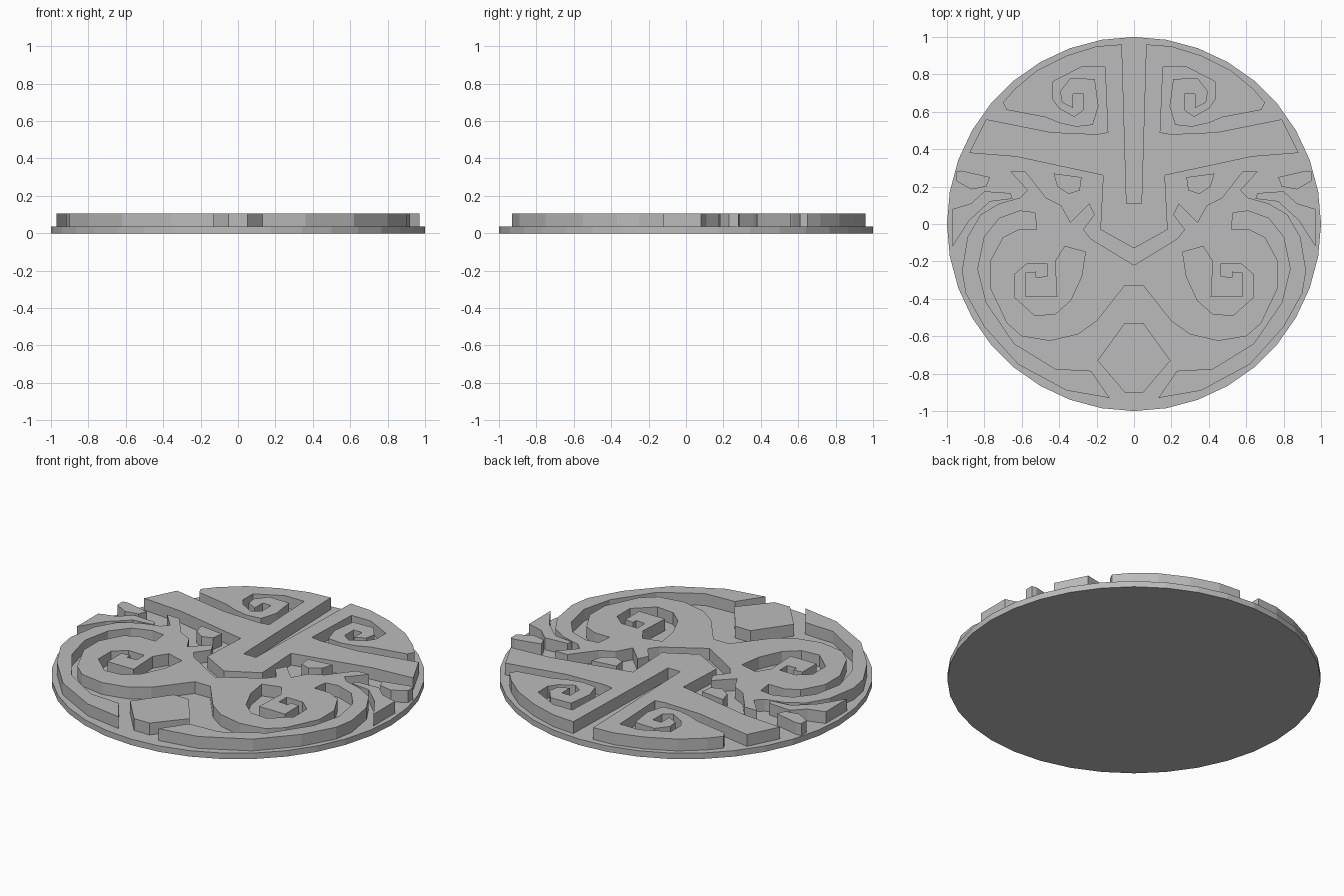
import bpy
import math

# Remove the default cube only
cube = bpy.data.objects.get("Cube")
if cube:
    bpy.data.objects.remove(cube, do_unlink=True)

BASE_TOP = 0.035
RELIEF_TOP = 0.105

# One flat grey for the whole medallion
grey = bpy.data.materials.new("stone_grey")
grey.use_nodes = True
colour = (0.5, 0.5, 0.5, 1)
grey.diffuse_color = colour
shader = next(n for n in grey.node_tree.nodes if n.type == "BSDF_PRINCIPLED")
shader.inputs["Base Color"].default_value = colour


def mirror(points):
    """Reflect an outline across the centre plane."""
    return [(-x, y) for x, y in points]


def symmetric(points):
    """Close a half outline with its own reflection."""
    return points + [p for p in reversed(mirror(points)) if p[0] != 0]


def plate(name, outlines, bottom, top):
    """Extrude flat outlines; an outline inside another becomes a hole."""
    curve = bpy.data.curves.new(name + "_outline", "CURVE")
    curve.dimensions = "2D"
    curve.fill_mode = "BOTH"
    curve.extrude = (top - bottom) / 2
    for outline in outlines:
        spline = curve.splines.new("POLY")
        spline.points.add(len(outline) - 1)
        for point, (x, y) in zip(spline.points, outline):
            point.co = (x, y, 0, 1)
        spline.use_cyclic_u = True
    helper = bpy.data.objects.new(name + "_helper", curve)
    bpy.context.collection.objects.link(helper)
    bpy.context.view_layer.update()
    evaluated = helper.evaluated_get(bpy.context.evaluated_depsgraph_get())
    mesh = bpy.data.meshes.new_from_object(evaluated)
    bpy.data.objects.remove(helper, do_unlink=True)
    for vertex in mesh.vertices:
        vertex.co.z += (top + bottom) / 2
    for face in mesh.polygons:
        face.use_smooth = False
    mesh.materials.clear()
    mesh.materials.append(grey)
    mesh.name = name
    part = bpy.data.objects.new(name, mesh)
    bpy.context.collection.objects.link(part)
    return part


def relief(name, *outlines):
    """Raised part, sunk slightly into the base."""
    return plate(name, outlines, BASE_TOP - 0.01, RELIEF_TOP)


# Round base
bpy.ops.mesh.primitive_cylinder_add(
    vertices=36, radius=1, depth=BASE_TOP, location=(0, 0, BASE_TOP / 2))
base = bpy.context.object
base.name = "base_disc"
base.data.materials.append(grey)

# Forehead with curled grooves, brows and nose, split by a centre slot
crown = [(.04, .11), (.065, .96), (.2, .95), (.36, .9), (.52, .82), (.64, .72),
         (.7, .65), (.68, .61)]
curl_inner = [(.47, .57), (.4, .54), (.31, .52), (.22, .53), (.19, .63),
              (.21, .775), (.34, .78), (.395, .71), (.385, .65), (.325, .62),
              (.325, .695)]
curl_outer = [(.27, .695), (.27, .61), (.32, .575), (.4, .62), (.435, .67),
              (.435, .76), (.28, .84), (.155, .84), (.14, .49)]
brow_nose = [(.2, .48), (.44, .49), (.79, .56), (.88, .38), (.63, .36),
             (.165, .26), (.18, -.03), (0, -.13)]
relief("forehead_brows_and_nose",
       symmetric(crown + curl_inner + curl_outer + brow_nose))

# Cheeks joined by a bridge under the nose, sweeping into the outer jaw bands
cheek_top = [(0, -.22), (.23, -.08), (.27, -.03), (.21, .05), (.24, .11),
             (.34, .01), (.39, .1), (.47, .14), (.58, .28), (.66, .28),
             (.57, .18)]
jaw_outer = [(.61, .14), (.72, .11), (.82, .05), (.89, -.07), (.92, -.25),
             (.9, -.37), (.8, -.55), (.62, -.75), (.36, -.89), (.13, -.93)]
jaw_inner = [(.23, -.785), (.42, -.775), (.64, -.64), (.79, -.42),
             (.835, -.24), (.8, -.07), (.72, .03), (.61, .07), (.53, .06)]
cheek_bottom = [(.52, -.03), (.62, -.03), (.7, -.07), (.77, -.2), (.77, -.34),
                (.68, -.53), (.6, -.6), (.45, -.625), (.3, -.59), (.2, -.52),
                (.05, -.33)]
cheeks = symmetric(cheek_top + jaw_outer + jaw_inner + cheek_bottom)

# Curled recess in each cheek
recess = [(.26, -.15), (.28, -.28), (.34, -.41), (.42, -.48), (.53, -.49),
          (.64, -.39), (.64, -.27), (.57, -.21), (.465, -.21), (.465, -.28),
          (.525, -.285), (.525, -.255), (.58, -.26), (.58, -.39), (.41, -.39),
          (.42, -.2), (.37, -.12)]
relief("cheeks_and_jaw", cheeks, recess, mirror(recess))

# Small separate raised pieces on both sides
pieces = {
    "eye": [(.43, .27), (.28, .25), (.29, .18), (.35, .16), (.41, .2)],
    "ear": [(.95, .28), (.92, .285), (.77, .25), (.79, .2), (.87, .185),
            (.95, .23)],
    "whisker": [(.97, -.12), (.97, .08), (.87, .11), (.8, .175), (.66, .165),
                (.65, .135), (.77, .12), (.88, .02)],
}
for name, outline in pieces.items():
    relief("left_" + name, outline)
    relief("right_" + name, mirror(outline))

# Chin plate
relief("chin", symmetric([(.05, -.53), (.195, -.73), (.05, -.9)]))
